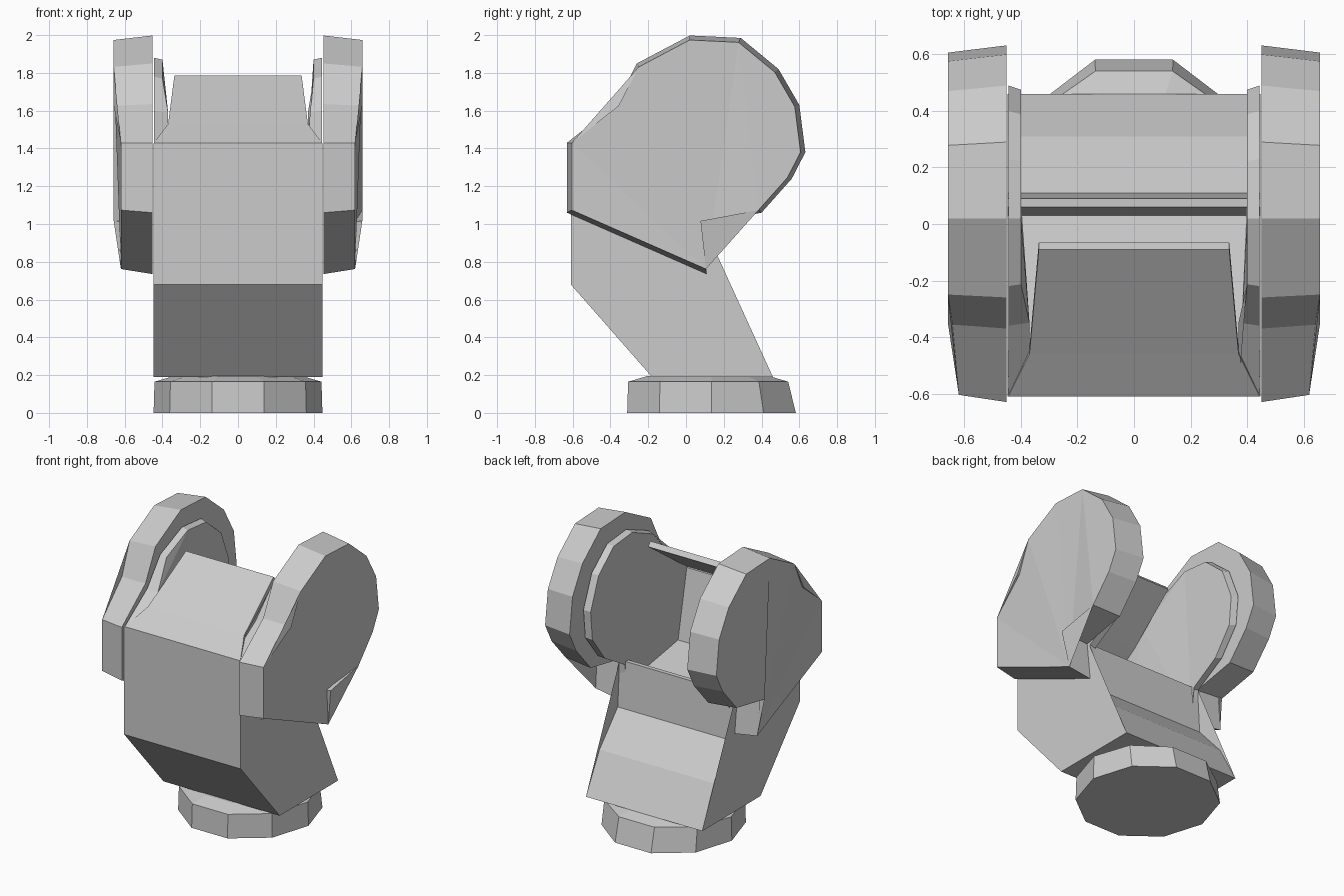
import bpy, bmesh, math

cube = bpy.data.objects.get("Cube")
if cube:
    bpy.data.objects.remove(cube, do_unlink=True)

grey = bpy.data.materials.new("plain_grey")
grey.use_nodes = True
grey.diffuse_color = (0.6, 0.6, 0.6, 1)
grey.node_tree.nodes["Principled BSDF"].inputs["Base Color"].default_value = (0.6, 0.6, 0.6, 1)


def loft(name, rings):
    """Flat-shaded solid through matching rings of points, capped at both ends."""
    bm = bmesh.new()
    loops = [[bm.verts.new(p) for p in ring] for ring in rings]
    for a, b in zip(loops, loops[1:]):
        for i in range(len(a)):
            j = (i + 1) % len(a)
            bm.faces.new((a[i], a[j], b[j], b[i]))
    caps = [bm.faces.new(loops[0]), bm.faces.new(loops[-1])]
    bmesh.ops.triangulate(bm, faces=caps)
    bmesh.ops.recalc_face_normals(bm, faces=bm.faces)
    mesh = bpy.data.meshes.new(name)
    bm.to_mesh(mesh)
    bm.free()
    mesh.materials.append(grey)
    obj = bpy.data.objects.new(name, mesh)
    bpy.context.collection.objects.link(obj)
    return obj


def disc(radius, back_scale, z, sides=10, cy=0.135):
    """Faceted ring for the base, slightly pulled in at the back."""
    ring = []
    for i in range(sides):
        a = 2 * math.pi * i / sides
        y = radius * math.sin(a) * 1.05
        ring.append((radius * math.cos(a), cy + y * (back_scale if y > 0 else 1), z))
    return ring


# Faceted round foot
loft("base_disc", [disc(0.447, 1, 0), disc(0.442, 0.92, 0.165), disc(0.34, 0.9, 0.195)])

# Bent lower body with an open pocket on top
body_profile = [(-0.61, 0.68), (-0.18, 0.19), (0.46, 0.19), (0.31, 0.46),
                (0.11, 0.68), (0.09, 1.0), (0.06, 1.0), (0.03, 0.85),
                (-0.45, 0.95), (-0.54, 1.42), (-0.61, 1.43)]
loft("body", [[(x, y, z) for y, z in body_profile] for x in (-0.447, 0.447)])

# Thin sloping front cover, narrowing toward its top edge
cover_sections = [(0.445, -0.61, 1.43), (0.37, -0.46, 1.53), (0.337, -0.09, 1.785)]
loft("front_cover", [[(-w, y, z), (w, y, z), (w, y + 0.025, z - 0.03), (-w, y + 0.025, z - 0.03)]
                     for w, y, z in cover_sections])

cheek_profile = [(-0.605, 0.9), (-0.605, 1.43), (-0.36, 1.6), (-0.22, 1.78), (0.02, 1.88),
                 (0.23, 1.86), (0.4, 1.72), (0.49, 1.5), (0.47, 1.3),
                 (0.33, 1.12), (0.1, 0.99), (0.09, 0.8)]
plate_profile = [(-0.63, 1.06), (-0.63, 1.43), (-0.37, 1.635), (-0.26, 1.85), (0.02, 1.998),
                 (0.29, 1.985), (0.49, 1.82), (0.6, 1.63), (0.632, 1.38), (0.56, 1.24),
                 (0.4, 1.06), (0.08, 1.0), (0.11, 0.735)]


def plate_outer(s):
    """Outer face: a little smaller, and thinner at the front and the lower tab."""
    return [(s * (0.62 if y < -0.5 or z < 0.9 else 0.658), y * 0.96, 1.4 + (z - 1.4) * 0.96)
            for y, z in plate_profile]


for s, side in ((1, "left"), (-1, "right")):
    # Inner cheek beside the pocket
    loft(side + "_cheek", [[(s * 0.445, y, z) for y, z in cheek_profile],
                           [(s * (0.37 if y < -0.3 else 0.4), y * 0.97, z - 0.01)
                            for y, z in cheek_profile]])
    # Rounded side plate with chamfered rim
    loft(side + "_side_plate", [[(s * 0.452, y, z) for y, z in plate_profile], plate_outer(s)])
